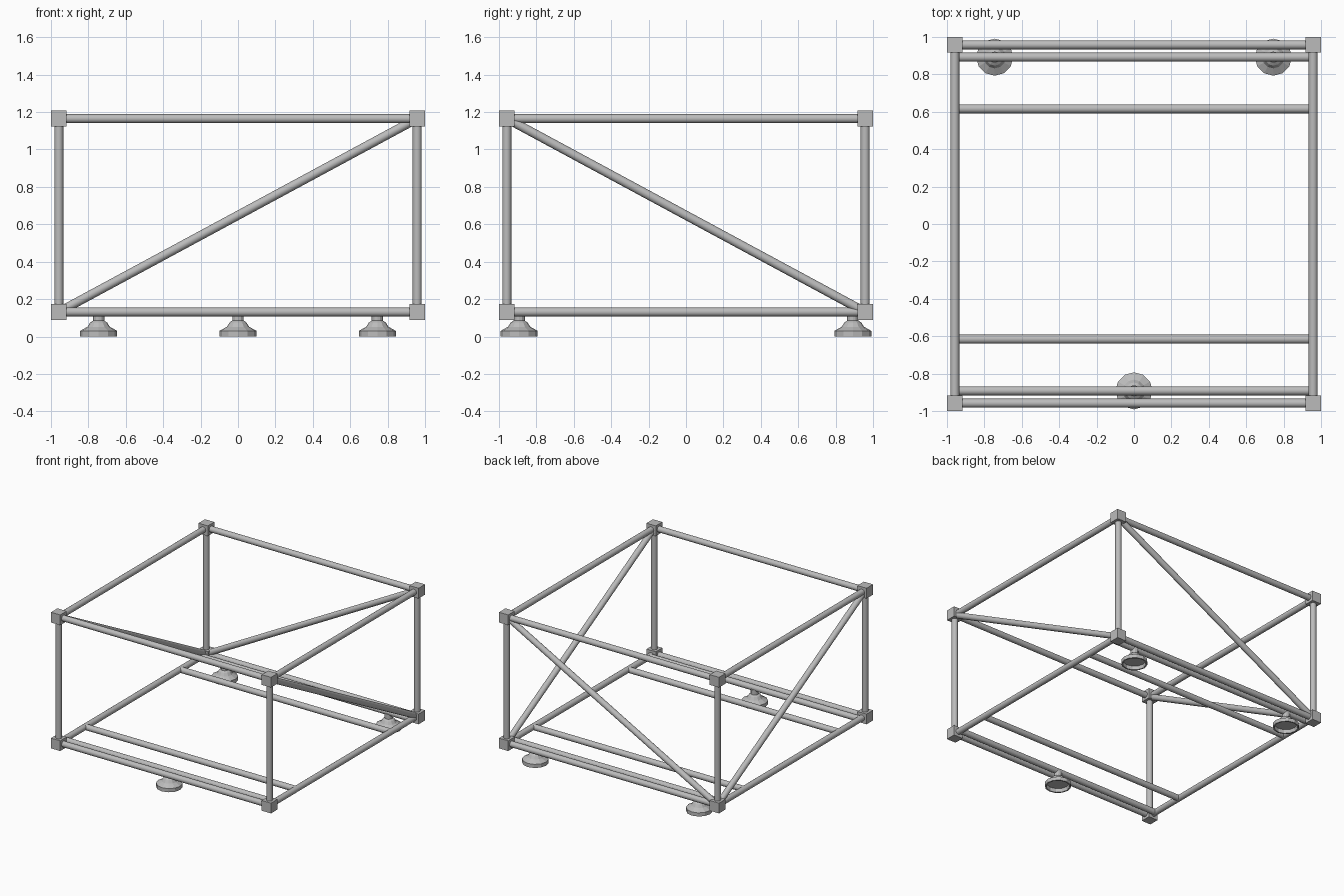
import bpy
import bmesh
import math
from mathutils import Vector

cube = bpy.data.objects.get("Cube")
if cube:
    bpy.data.objects.remove(cube, do_unlink=True)

# Main dimensions
C = 0.958             # corner centre in x and y
LOW, HIGH = 0.131, 1.165
BLOCK = 0.084
TUBE_R = 0.024
RAIL_Y, INNER_Y = 0.892, 0.616

grey = bpy.data.materials.new("brushed grey metal")
grey.use_nodes = True
grey.diffuse_color = (0.5, 0.5, 0.5, 1)
grey.node_tree.nodes["Principled BSDF"].inputs["Base Color"].default_value = (0.5, 0.5, 0.5, 1)


def add_object(name, bm, location):
    mesh = bpy.data.meshes.new(name)
    bmesh.ops.recalc_face_normals(bm, faces=bm.faces)
    bm.to_mesh(mesh)
    bm.free()
    mesh.materials.append(grey)
    obj = bpy.data.objects.new(name, mesh)
    obj.location = location
    bpy.context.collection.objects.link(obj)
    return obj


def tube(name, start, end):
    """Round bar between two points."""
    a, b = Vector(start), Vector(end)
    bm = bmesh.new()
    bmesh.ops.create_cone(bm, cap_ends=True, segments=16, radius1=TUBE_R,
                          radius2=TUBE_R, depth=(b - a).length)
    for face in bm.faces:
        face.smooth = len(face.verts) == 4
    for edge in bm.edges:
        edge.smooth = all(f.smooth for f in edge.link_faces)
    obj = add_object(name, bm, (a + b) / 2)
    obj.rotation_euler = (b - a).to_track_quat('Z', 'Y').to_euler()


def corner_block(name, location):
    bm = bmesh.new()
    bmesh.ops.create_cube(bm, size=BLOCK)
    add_object(name, bm, location)


def foot(name, x, y):
    """Lathed foot with a hollow underside and a short neck."""
    profile = [(0, 0.03), (0.085, 0.03), (0.088, 0), (0.099, 0), (0.099, 0.03),
               (0.06, 0.052), (0.045, 0.075), (0.03, 0.085), (0.03, 0.125), (0, 0.125)]
    bm = bmesh.new()
    verts = [bm.verts.new((r, 0, z)) for r, z in profile]
    edges = [bm.edges.new(pair) for pair in zip(verts, verts[1:])]
    bmesh.ops.spin(bm, geom=verts + edges, cent=(0, 0, 0), axis=(0, 0, 1),
                   angle=math.tau, steps=12)
    bmesh.ops.remove_doubles(bm, verts=bm.verts, dist=0.0005)
    add_object(name, bm, (x, y, 0))


sides = (("right", 1), ("left", -1))
ends = (("front", -1), ("back", 1))
levels = (("lower", LOW), ("upper", HIGH))

# Box frame: corner blocks, horizontal bars and posts
for level, z in levels:
    for end, ey in ends:
        tube(f"{level}_{end}_bar", (-C, ey * C, z), (C, ey * C, z))
        for side, sx in sides:
            corner_block(f"{level}_{end}_{side}_corner_block", (sx * C, ey * C, z))
    for side, sx in sides:
        tube(f"{level}_{side}_bar", (sx * C, -C, z), (sx * C, C, z))

for end, ey in ends:
    for side, sx in sides:
        tube(f"{end}_{side}_post", (sx * C, ey * C, LOW), (sx * C, ey * C, HIGH))
    # Cross rails in the base
    tube(f"{end}_foot_rail", (-C, ey * RAIL_Y, LOW), (C, ey * RAIL_Y, LOW))
    tube(f"{end}_inner_rail", (-C, ey * INNER_Y, LOW), (C, ey * INNER_Y, LOW))

# Diagonal braces on the two sides and the back
for side, sx in sides:
    tube(f"{side}_brace", (sx * C, -C, HIGH), (sx * C, C, LOW))
tube("back_brace", (-C, C, LOW), (C, C, HIGH))

# Three feet
foot("front_foot", 0, -RAIL_Y)
for side, sx in sides:
    foot(f"back_{side}_foot", sx * 0.745, RAIL_Y)
